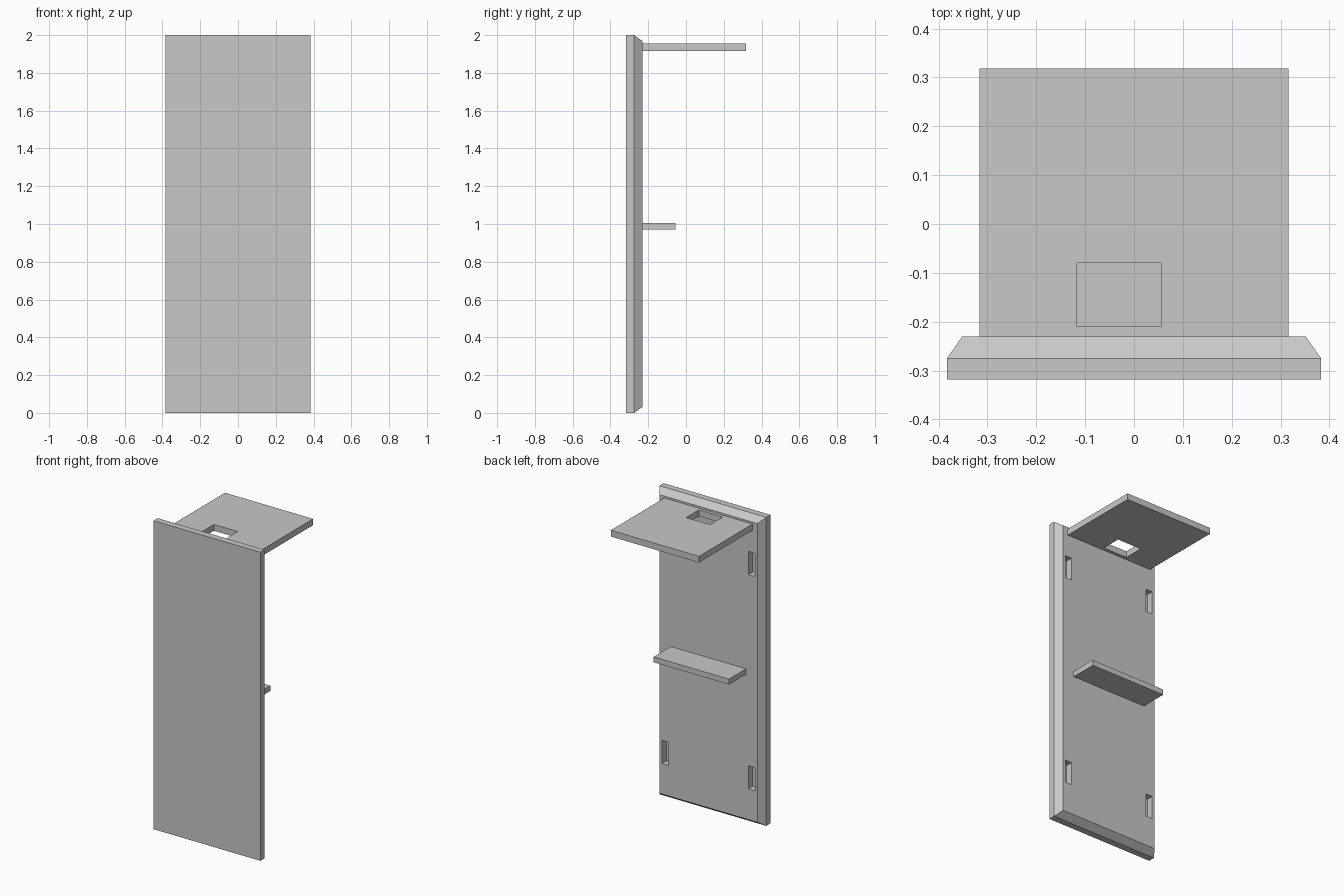
import bpy
import bmesh

default = bpy.data.objects.get("Cube")
if default:
    bpy.data.objects.remove(default, do_unlink=True)

grey = bpy.data.materials.new("plain grey")
grey.use_nodes = True
grey.diffuse_color = (0.58, 0.58, 0.58, 1)
grey.node_tree.nodes["Principled BSDF"].inputs["Base Color"].default_value = grey.diffuse_color


def box(name, x, y, z):
    """Box between the given (low, high) limits on each axis."""
    bm = bmesh.new()
    bmesh.ops.create_cube(bm, size=1)
    for v in bm.verts:
        v.co = [lim[0] if c < 0 else lim[1] for c, lim in zip(v.co, (x, y, z))]
    mesh = bpy.data.meshes.new(name)
    bm.to_mesh(mesh)
    bm.free()
    mesh.materials.append(grey)
    obj = bpy.data.objects.new(name, mesh)
    bpy.context.collection.objects.link(obj)
    return obj


def cut(target, cutter):
    """Subtract the cutter from the target and discard the cutter."""
    cutter.hide_render = True
    mod = target.modifiers.new("cut", "BOOLEAN")
    mod.operation = "DIFFERENCE"
    mod.solver = "EXACT"
    mod.object = cutter
    bpy.context.view_layer.objects.active = target
    bpy.ops.object.modifier_apply(modifier=mod.name)
    bpy.data.objects.remove(cutter, do_unlink=True)


BACK = -0.23      # rear plane of the panel
CHAMFER = 0.045

# Front panel with a chamfered rear rim
panel = box("front_panel", (-0.383, 0.383), (-0.318, BACK - CHAMFER), (0, 2))
bm = bmesh.new()
bm.from_mesh(panel.data)
rear = max(bm.faces, key=lambda f: f.calc_center_median().y)
bmesh.ops.inset_region(bm, faces=[rear], thickness=CHAMFER)
for v in rear.verts:
    v.co.y = BACK
bm.to_mesh(panel.data)
bm.free()

# Four slots sunk into the rear of the panel
for side in (-1, 1):
    for low in (0.23, 1.62):
        xs = sorted((side * 0.286, side * 0.333))
        cut(panel, box("slot_cutter", xs, (BACK - 0.045, 0), (low, low + 0.15)))

# Top shelf with a rectangular opening
top_shelf = box("top_shelf", (-0.316, 0.316), (BACK, 0.318), (1.915, 1.956))
cut(top_shelf, box("opening_cutter", (-0.117, 0.055), (-0.21, -0.08), (1.8, 2.1)))

# Small middle shelf
box("middle_shelf", (-0.27, 0.27), (BACK, -0.055), (0.97, 1.005))
